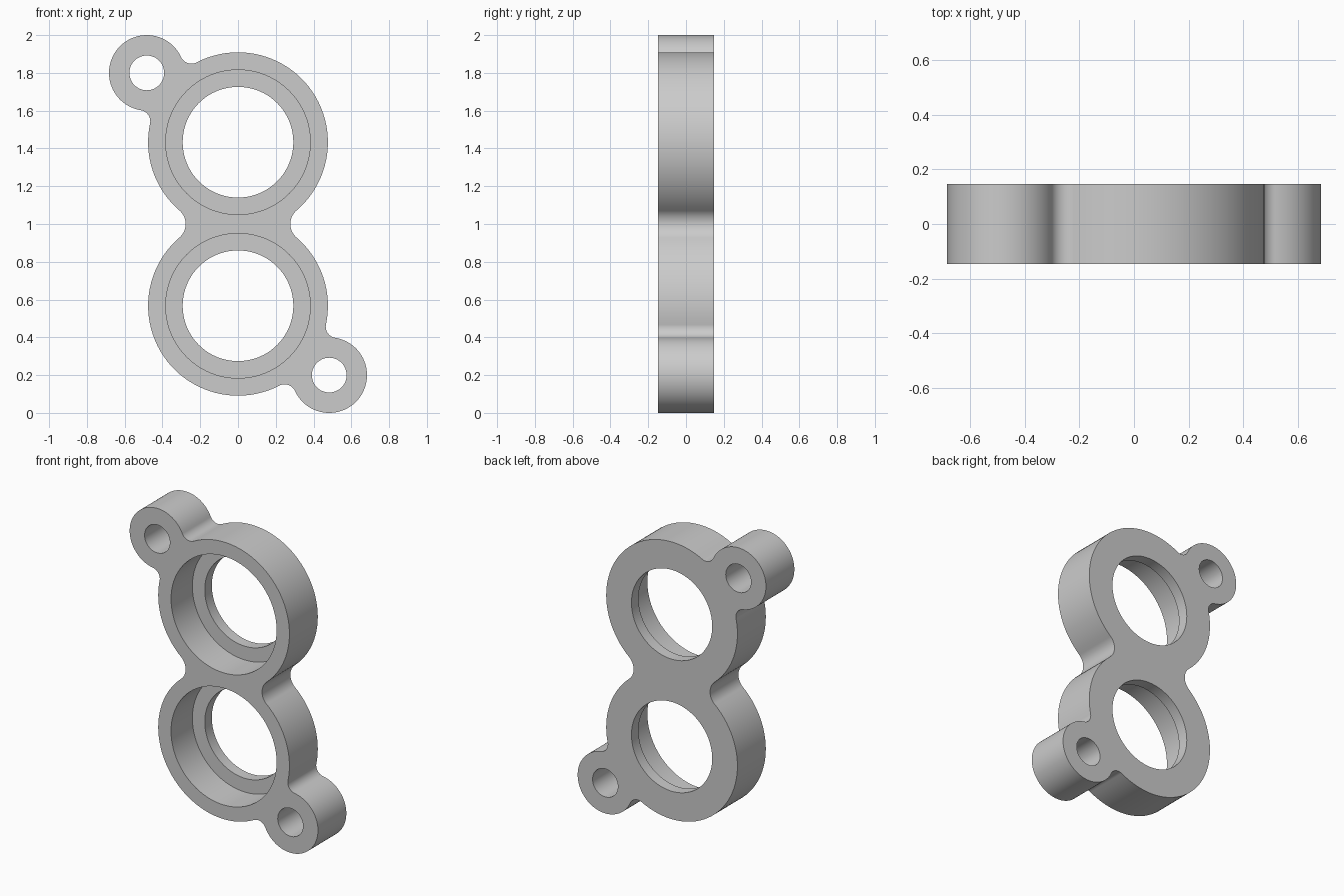
import bpy, bmesh, math
from mathutils import Vector

if "Cube" in bpy.data.objects:
    bpy.data.objects.remove(bpy.data.objects["Cube"])

HALF = 0.147              # half thickness
FLOOR = 0.074             # y of the counterbore floor
BODY_R, EAR_R = 0.476, 0.2
NECK_FILLET, EAR_FILLET = 0.095, 0.06
TAU = 2 * math.pi

ring = Vector((0, 0.433))       # upper ring centre, relative to the plate centre
ear = Vector((-0.483, 0.8))     # upper ear centre


def fillet_centre(c1, r1, c2, r2, r, side):
    """Centre of a circle of radius r touching both given circles."""
    d = c2 - c1
    a = (d.length_squared + (r1 + r) ** 2 - (r2 + r) ** 2) / (2 * d.length)
    h = math.sqrt((r1 + r) ** 2 - a * a)
    u = d.normalized()
    return c1 + u * a + Vector((-u.y, u.x)) * h * side


def arc(c, r, start, end, ccw):
    """Points on a circle from the direction of start to that of end (end left out)."""
    a0 = math.atan2(start.y - c.y, start.x - c.x)
    a1 = math.atan2(end.y - c.y, end.x - c.x)
    sweep = (a1 - a0) % TAU if ccw else -((a0 - a1) % TAU)
    n = max(6, round(abs(sweep) / TAU * 96))
    return [c + r * Vector((math.cos(a0 + sweep * i / n), math.sin(a0 + sweep * i / n)))
            for i in range(n)]


def circle(c, r, n=80):
    return [c + r * Vector((math.cos(TAU * i / n), math.sin(TAU * i / n))) for i in range(n)]


# Half of the outline: ring, fillet, ear, fillet, ring, neck fillet
f_top = fillet_centre(ring, BODY_R, ear, EAR_R, EAR_FILLET, -1)
f_low = fillet_centre(ring, BODY_R, ear, EAR_R, EAR_FILLET, 1)
neck = Vector((-math.sqrt((BODY_R + NECK_FILLET) ** 2 - ring.y ** 2), 0))
half = (arc(ring, BODY_R, -neck, f_top, True)
        + arc(f_top, EAR_FILLET, ring, ear, False)
        + arc(ear, EAR_R, f_top, f_low, True)
        + arc(f_low, EAR_FILLET, ear, ring, False)
        + arc(ring, BODY_R, f_low, neck, True)
        + arc(neck, NECK_FILLET, ring, -ring, False))
outline = half + [-p for p in half]     # half-turn symmetry

bm = bmesh.new()


def loop(points, y):
    verts = [bm.verts.new((p.x, y, p.y + 1)) for p in points]
    for a, b in zip(verts, verts[1:] + verts[:1]):
        bm.edges.new((a, b))
    return verts


def skin(a, b):
    n = len(a)
    for i in range(n):
        j = (i + 1) % n
        bm.faces.new((a[i], a[j], b[j], b[i]))


def cap(loops, normal):
    edges = [bm.edges.get((l[i - 1], l[i])) for l in loops for i in range(len(l))]
    bmesh.ops.triangle_fill(bm, edges=edges, use_beauty=True, normal=normal)


# Matching loops on the front and back faces, with walls between them
front, back, walls = [], [], []
front.append(loop(outline, -HALF))
back.append(loop(outline, HALF))
walls.append((front[0], back[0]))
for s in (1, -1):
    # Bolt hole through the ear
    front.append(loop(circle(ear * s, 0.092, 48), -HALF))
    back.append(loop(circle(ear * s, 0.092, 48), HALF))
    walls.append((front[-1], back[-1]))
    # Stepped bore: wide at the front, narrow lip at the back
    front.append(loop(circle(ring * s, 0.383), -HALF))
    seat_outer = loop(circle(ring * s, 0.383), FLOOR)
    seat_inner = loop(circle(ring * s, 0.293), FLOOR)
    back.append(loop(circle(ring * s, 0.293), HALF))
    walls += [(front[-1], seat_outer), (seat_outer, seat_inner), (seat_inner, back[-1])]

cap(front, (0, -1, 0))
cap(back, (0, 1, 0))
for a, b in walls:
    skin(a, b)
bmesh.ops.recalc_face_normals(bm, faces=bm.faces[:])

mesh = bpy.data.meshes.new("double_ring_bracket")
bm.to_mesh(mesh)
bm.free()
bracket = bpy.data.objects.new("double_ring_bracket", mesh)
bpy.context.collection.objects.link(bracket)

grey = bpy.data.materials.new("light_grey")
grey.diffuse_color = (0.6, 0.6, 0.6, 1)
grey.use_nodes = True
grey.node_tree.nodes["Principled BSDF"].inputs["Base Color"].default_value = grey.diffuse_color
mesh.materials.append(grey)

# Smooth walls, sharp rims
bpy.context.view_layer.objects.active = bracket
bracket.select_set(True)
bpy.ops.object.shade_smooth_by_angle(angle=math.radians(30))
